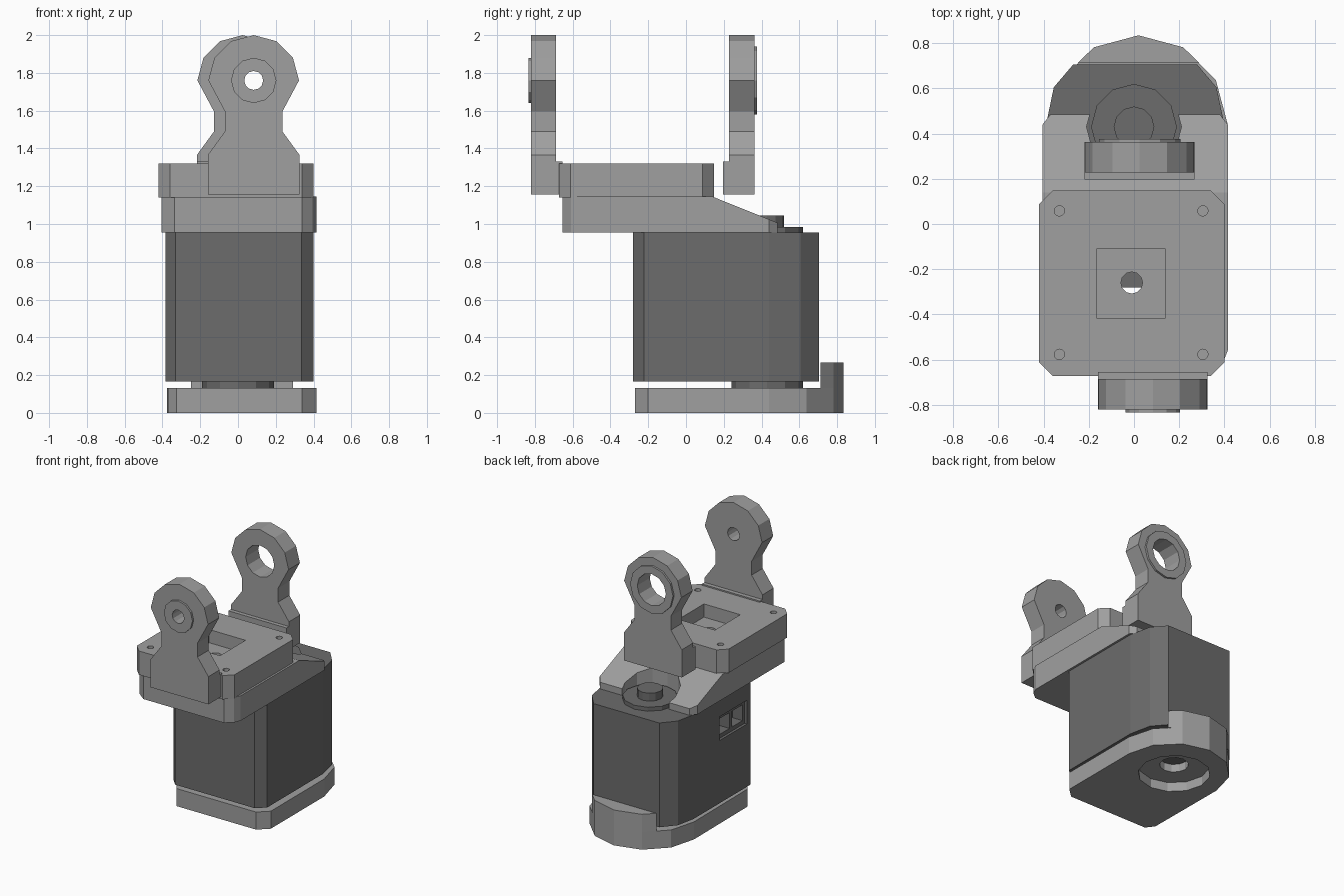
import bpy, bmesh, math

if "Cube" in bpy.data.objects:
    bpy.data.objects.remove(bpy.data.objects["Cube"], do_unlink=True)


def material(name, value):
    m = bpy.data.materials.new(name)
    m.use_nodes = True
    colour = (value, value, value, 1)
    m.diffuse_color = colour
    m.node_tree.nodes["Principled BSDF"].inputs["Base Color"].default_value = colour
    return m


LIGHT = material("light grey", 0.35)
DARK = material("dark grey", 0.15)

PLACE = {
    "X": lambda a, b, h: (h, a, b),
    "Y": lambda a, b, h: (a, h, b),
    "Z": lambda a, b, h: (a, b, h),
}


def prism(name, pts, axis, lo, hi, mat=LIGHT):
    """Extrude a flat outline along an axis."""
    bm = bmesh.new()
    rings = [[bm.verts.new(PLACE[axis](a, b, h)) for a, b in pts] for h in (lo, hi)]
    bm.faces.new(rings[0])
    bm.faces.new(rings[1])
    n = len(pts)
    for i in range(n):
        j = (i + 1) % n
        bm.faces.new((rings[0][i], rings[0][j], rings[1][j], rings[1][i]))
    bmesh.ops.recalc_face_normals(bm, faces=bm.faces)
    mesh = bpy.data.meshes.new(name)
    bm.to_mesh(mesh)
    bm.free()
    mesh.materials.append(mat)
    ob = bpy.data.objects.new(name, mesh)
    bpy.context.collection.objects.link(ob)
    return ob


def arc(cx, cy, r, start=0, end=330, step=30):
    return [(cx + r * math.cos(math.radians(t)), cy + r * math.sin(math.radians(t)))
            for t in range(start, end + 1, step)]


def rect(x0, x1, y0, y1, c=0.0):
    """Rectangle outline, optionally with chamfered corners."""
    if c == 0:
        return [(x0, y0), (x1, y0), (x1, y1), (x0, y1)]
    return [(x0 + c, y0), (x1 - c, y0), (x1, y0 + c), (x1, y1 - c),
            (x1 - c, y1), (x0 + c, y1), (x0, y1 - c), (x0, y0 + c)]


def boolean(ob, tool, op="DIFFERENCE"):
    """Apply a boolean and discard its helper."""
    tool.hide_render = True
    mod = ob.modifiers.new("cut", "BOOLEAN")
    mod.operation, mod.solver, mod.object = op, "EXACT", tool
    bpy.context.view_layer.objects.active = ob
    bpy.ops.object.modifier_apply(modifier=mod.name)
    bpy.data.objects.remove(tool, do_unlink=True)


def cut(ob, pts, axis, lo, hi, mat=LIGHT):
    boolean(ob, prism("cutter", pts, axis, lo, hi, mat))


AXLE = (0.0, 0.43)

# Base plate with rounded rear, bearing recess and raised rear lip
base = prism("base_plate", [(-0.37, -0.21), (-0.325, -0.27), (0.34, -0.27), (0.415, -0.2)]
             + arc(0.02, 0.44, 0.395, 0, 180), "Z", 0, 0.133)
cut(base, arc(*AXLE, 0.25), "Z", -0.1, 0.07)
cut(base, arc(*AXLE, 0.1), "Z", 0, 0.2)
prism("base_lip", [(0.29, 0.712)] + arc(0.02, 0.44, 0.395, 60, 120) + [(-0.25, 0.712)],
      "Z", 0.133, 0.268)

# Motor housing with a twin connector port on one side
motor = prism("motor_housing", [(-0.33, -0.28), (0.335, -0.28), (0.4, -0.222), (0.4, 0.44),
                                (0.365, 0.605), (0.28, 0.705), (-0.27, 0.705),
                                (-0.355, 0.605), (-0.385, 0.46), (-0.385, -0.222)],
              "Z", 0.165, 0.955, DARK)
cut(motor, rect(-0.18, 0.15, 0.64, 0.82), "X", -0.5, -0.365, DARK)
for y in (-0.155, 0.0):
    cut(motor, rect(y, y + 0.125, 0.67, 0.79), "X", -0.5, -0.28, DARK)

# Output horns above and below the housing
prism("lower_horn", arc(*AXLE, 0.19), "Z", 0.13, 0.166, DARK)
prism("upper_horn", arc(*AXLE, 0.19), "Z", 0.954, 0.985, DARK)
prism("upper_horn_boss", arc(*AXLE, 0.09), "Z", 0.985, 1.045, DARK)

# Wedge bracket: side profile trimmed by its plan outline, notched around the horn
bracket = prism("wedge_bracket", [(-0.7, 0.956), (0.55, 0.956), (0.55, 0.98),
                                  (0.14, 1.145), (-0.7, 1.145)], "X", -0.5, 0.5)
boolean(bracket, prism("trim", [(-0.335, -0.655), (0.34, -0.655), (0.395, -0.61),
                                (0.415, -0.56), (0.415, 0.44), (0.38, 0.485),
                                (-0.37, 0.485), (-0.405, 0.44), (-0.405, -0.6)],
                       "Z", 0.5, 1.5), "INTERSECT")
cut(bracket, arc(*AXLE, 0.21), "Z", 0.9, 1.3)
cut(bracket, arc(-0.01, -0.26, 0.048), "Z", 0.9, 1.3)

# Mounting block with square pocket, centre bore and corner screw holes
block = prism("mounting_block", rect(-0.42, 0.4, -0.672, 0.148, 0.06), "Z", 1.14, 1.32)
cut(block, rect(-0.165, 0.14, -0.415, -0.11), "Z", 1.22, 1.5)
cut(block, arc(-0.01, -0.26, 0.048), "Z", 1.0, 1.5)
for x in (-0.33, 0.305):
    for y in (-0.577, 0.058):
        cut(block, arc(x, y, 0.023), "Z", 1.2, 1.5)


def lug(name, cx, y0, y1, boss_y, boss_r, hole_r):
    """Waisted upright arm with a foot, raised boss and pivot hole."""
    side = [(0.243, 1.155), (0.243, 1.365), (0.152, 1.49), (0.152, 1.595)]
    outline = [(cx + x, z) for x, z in side] + arc(cx, 1.76, 0.24, 0, 180)
    outline += [(cx - x, z) for x, z in reversed(side)]
    arm = prism(name + "_arm", outline, "Y", y0, y1)
    lo, hi = sorted((boss_y, y1 if boss_y > y1 else y0))
    boss = prism(name + "_boss", arc(cx, 1.76, boss_r), "Y", lo, hi)
    for ob in (arm, boss):
        cut(ob, arc(cx, 1.76, hole_r), "Y", y0 - 0.2, y1 + 0.2)


# Front and rear pivot lugs
lug("front_lug", 0.083, -0.82, -0.687, -0.835, 0.12, 0.05)
prism("front_lug_foot", rect(-0.16, 0.326, 1.155, 1.33), "Y", -0.687, -0.655)
lug("rear_lug", 0.025, 0.227, 0.362, 0.377, 0.18, 0.12)
prism("rear_lug_foot", rect(-0.218, 0.268, 1.155, 1.33), "Y", 0.197, 0.227)
